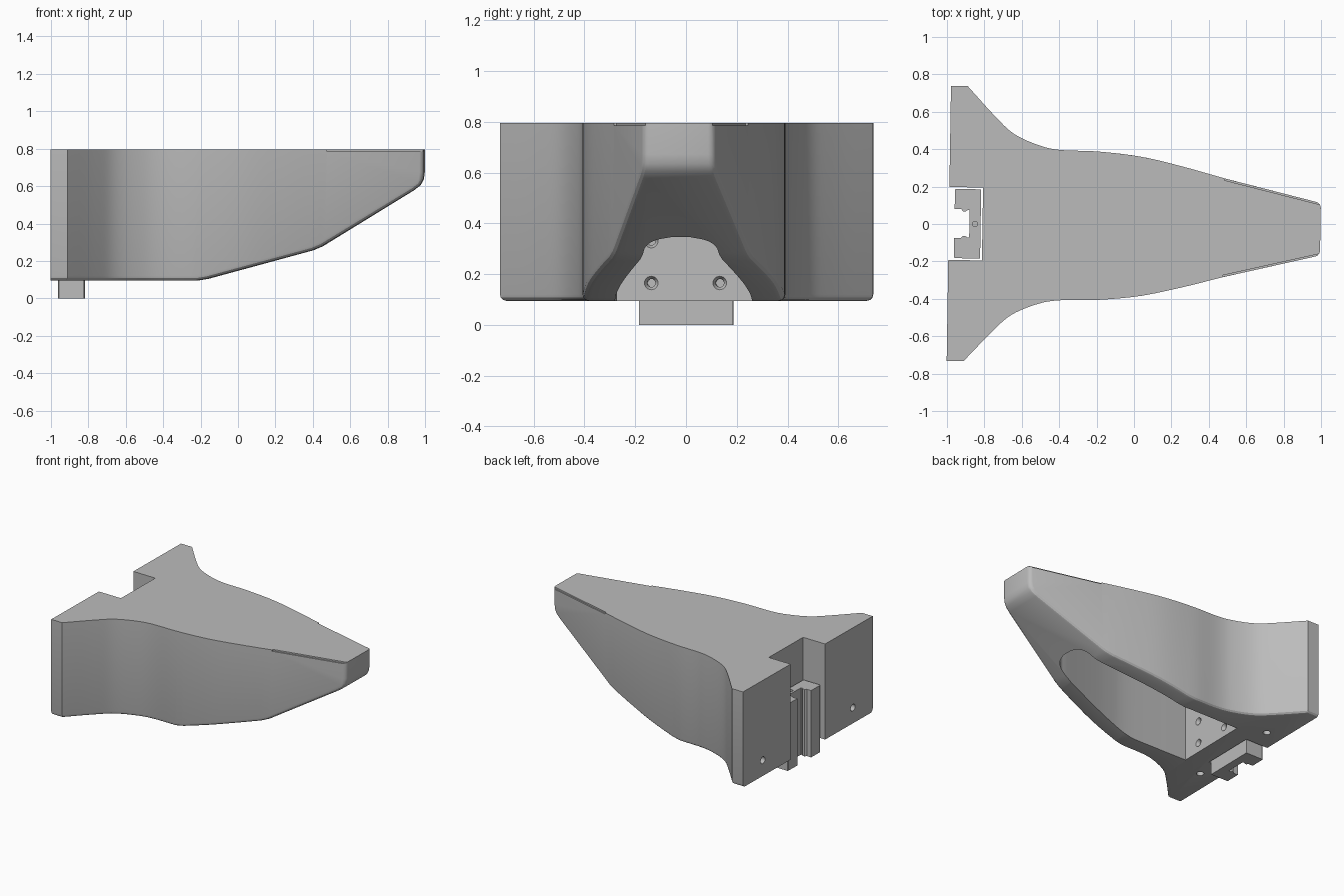
import bpy, bmesh, math
from mathutils import Matrix, Vector

if "Cube" in bpy.data.objects:
    bpy.data.objects.remove(bpy.data.objects["Cube"], do_unlink=True)

grey = bpy.data.materials.new("light grey")
grey.use_nodes = True
grey.diffuse_color = (0.5, 0.5, 0.5, 1)
grey.node_tree.nodes["Principled BSDF"].inputs["Base Color"].default_value = (0.5, 0.5, 0.5, 1)

BOTTOM, TOP = 0.095, 0.795


def smooth_path(pts, steps=5):
    """Catmull-Rom curve through 2D points."""
    p = [Vector(q) for q in pts]
    p = [2 * p[0] - p[1]] + p + [2 * p[-1] - p[-2]]
    out = []
    for a, b, c, d in zip(p, p[1:], p[2:], p[3:]):
        for i in range(steps):
            t = i / steps
            out.append(0.5 * (2 * b + (c - a) * t + (2 * a - 5 * b + 4 * c - d) * t ** 2
                              + (3 * b - a - 3 * c + d) * t ** 3))
    return [tuple(v) for v in out] + [tuple(p[-2])]


def mirrored(half):
    """Close a half outline by mirroring it across y = 0."""
    return half + [(x, -y) for x, y in reversed(half)]


def prism_mesh(pts, z0, z1):
    bm = bmesh.new()
    base = bm.faces.new([bm.verts.new((x, y, z0)) for x, y in pts])
    ext = bmesh.ops.extrude_face_region(bm, geom=[base], use_keep_orig=True)
    top = [v for v in ext["geom"] if isinstance(v, bmesh.types.BMVert)]
    bmesh.ops.translate(bm, vec=(0, 0, z1 - z0), verts=top)
    bmesh.ops.recalc_face_normals(bm, faces=bm.faces)
    return bm


def to_object(name, bm):
    mesh = bpy.data.meshes.new(name)
    bm.to_mesh(mesh)
    bm.free()
    ob = bpy.data.objects.new(name, mesh)
    bpy.context.collection.objects.link(ob)
    mesh.materials.append(grey)
    return ob


def prism(name, pts, z0, z1):
    return to_object(name, prism_mesh(pts, z0, z1))


def cone(name, centre, r1, r2, depth, along_x=False):
    bm = bmesh.new()
    rot = Matrix.Rotation(math.pi / 2, 4, 'Y') if along_x else Matrix()
    bmesh.ops.create_cone(bm, cap_ends=True, segments=24, radius1=r1, radius2=r2,
                          depth=depth, matrix=Matrix.Translation(centre) @ rot)
    return to_object(name, bm)


def cut(ob, cutters):
    for c in cutters:
        c.hide_render = True
        mod = ob.modifiers.new("cut", 'BOOLEAN')
        mod.operation, mod.solver, mod.object = 'DIFFERENCE', 'EXACT', c
        bpy.context.view_layer.objects.active = ob
        bpy.ops.object.modifier_apply(modifier=mod.name)
        bpy.data.objects.remove(c, do_unlink=True)


# Body: flared plan outline pulled up to a tapered nose
flank = smooth_path([(-0.9, 0.735), (-0.75, 0.575), (-0.65, 0.485), (-0.52, 0.427),
                     (-0.4, 0.402), (-0.2, 0.397), (0.03, 0.373), (0.25, 0.325),
                     (0.48, 0.264)])
bm = prism_mesh(mirrored([(-0.99, 0.735)] + flank + [(0.997, 0.14)]), BOTTOM, TOP)

# Slice the underside along the keel profile
keel = [(-0.22, BOTTOM), (-0.16, 0.105), (0.40, 0.257), (0.45, 0.278), (0.94, 0.578),
        (0.975, 0.605), (0.992, 0.635), (0.998, 0.68)]
for (xa, za), (xb, zb) in zip(keel, keel[1:]):
    bmesh.ops.bisect_plane(bm, geom=bm.verts[:] + bm.edges[:] + bm.faces[:],
                           plane_co=(xa, 0, za), plane_no=(zb - za, 0, xa - xb),
                           clear_outer=True)
    bmesh.ops.holes_fill(bm, edges=[e for e in bm.edges if e.is_boundary])
bmesh.ops.recalc_face_normals(bm, faces=bm.faces)
bm.normal_update()


# Round the border between the flanks and the underside and nose
def is_under(f):
    return f.normal.z < -0.05 or f.normal.x > 0.9


def is_flank(f):
    return abs(f.normal.z) < 0.05 and abs(f.normal.y) > 0.3


border = [e for e in bm.edges if len(e.link_faces) == 2
          and any(is_under(f) for f in e.link_faces)
          and any(is_flank(f) for f in e.link_faces)]
bmesh.ops.bevel(bm, geom=border, offset=0.025, segments=3, profile=0.5,
                affect='EDGES', clamp_overlap=True)
body = to_object("body", bm)

# Rear slot, hollow underside and shallow rebates beside the nose
hollow = smooth_path([(-0.67, 0.27), (-0.2, 0.27), (0.0, 0.25), (0.2, 0.21), (0.43, 0.155),
                      (0.5, 0.138), (0.54, 0.1), (0.56, 0.04)])
cutters = [prism("slot_cutter", mirrored([(-1.2, 0.195), (-0.81, 0.195)]), -0.1, 1),
           prism("hollow_cutter", mirrored(hollow), -0.1, 0.74)]
for s in (1, -1):
    rebate = [(0.48, 0.254), (1.02, 0.125), (1.02, 0.3), (0.48, 0.35)]
    cutters.append(prism("rebate_cutter", [(x, s * y) for x, y in rebate], 0.785, 0.9))
    # Rear and bottom pin holes
    cutters.append(cone("rear_hole_cutter", (-1, s * 0.51, 0.21), 0.025, 0.025, 0.3, True))
    cutters.append(cone("bottom_hole_cutter", (-0.86, s * 0.35, 0.1), 0.025, 0.025, 0.3))
    # Countersunk screw holes in the hollow's back wall
    for z in (0.165, 0.33):
        cutters.append(cone("sink_cutter", (-0.675, s * 0.135, z), 0.016, 0.032, 0.03, True))
        cutters.append(cone("screw_cutter", (-0.72, s * 0.135, z), 0.016, 0.016, 0.12, True))
cut(body, cutters)

# Mounting rail standing in the slot
rail = prism("mounting_rail", mirrored([(-0.82, 0.185), (-0.955, 0.185), (-0.96, 0.18),
                                        (-0.96, 0.078), (-0.925, 0.078), (-0.915, 0.066),
                                        (-0.9, 0.066), (-0.89, 0.074), (-0.88, 0.074)]), 0, 0.49)
cut(rail, [cone("rail_hole_cutter", (-0.85, 0, 0.49), 0.014, 0.014, 0.2)])

# The whole piece sits slightly turned about its rear end
pivot = Vector((-0.99, 0, 0))
turn = (Matrix.Translation(pivot + Vector((0, 0.003, 0)))
        @ Matrix.Rotation(math.radians(-0.9), 4, 'Z') @ Matrix.Translation(-pivot))
for ob in (body, rail):
    ob.data.transform(turn)
    bpy.ops.object.select_all(action='DESELECT')
    ob.select_set(True)
    bpy.context.view_layer.objects.active = ob
    bpy.ops.object.shade_smooth_by_angle(angle=math.radians(25))
